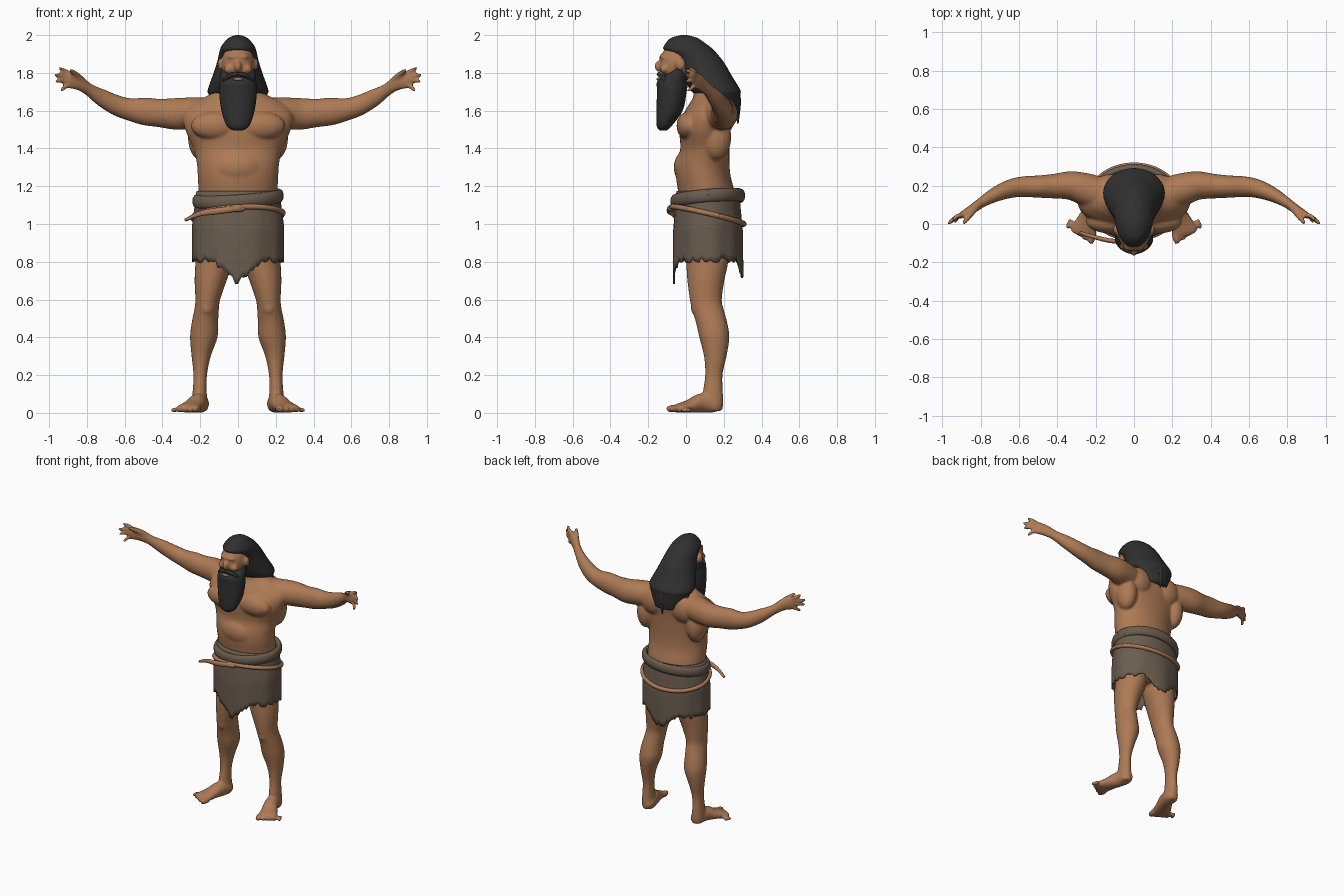
import bpy
import bmesh
import random
from math import sin, cos, pi
from mathutils import Vector, Matrix

random.seed(4)
if "Cube" in bpy.data.objects:
    bpy.data.objects.remove(bpy.data.objects["Cube"])


def make_material(name, red, green, blue):
    material = bpy.data.materials.new(name)
    material.use_nodes = True
    colour = (red, green, blue, 1)
    material.diffuse_color = colour
    shader = next(n for n in material.node_tree.nodes if n.type == "BSDF_PRINCIPLED")
    shader.inputs["Base Color"].default_value = colour
    shader.inputs["Roughness"].default_value = 0.8
    return material


skin = make_material("tanned skin", .42, .195, .09)
black = make_material("black hair", .03, .03, .03)
cloth = make_material("brown cloth", .145, .108, .077)
leather = make_material("leather cord", .4, .19, .095)


def smooth_rows(rows, steps):
    """Catmull-Rom interpolation through rows of x, y, z, radius, radius."""
    rows = [Vector(row) for row in rows]
    result = []
    for i in range(len(rows) - 1):
        p, q, r = rows[max(i - 1, 0)], rows[i], rows[i + 1]
        s = rows[min(i + 2, len(rows) - 1)]
        for k in range(steps):
            t = k / steps
            result.append(q + (r - p) * t / 2 + (p * 2 - q * 5 + r * 4 - s) * t * t / 2
                          + (q * 3 - p - r * 3 + s) * t ** 3 / 2)
    return result + [rows[-1]]


def tube(bm, rows, level=False, side=1, segments=24, steps=4):
    """Loft elliptical rings; level rings stay horizontal, others follow the path."""
    rows = smooth_rows(rows, steps)
    centres = [Vector(row[:3]) for row in rows]
    rings = []
    for i, row in enumerate(rows):
        u, v = Vector((1, 0, 0)), Vector((0, 1, 0))
        if not level:
            tangent = centres[min(i + 1, len(rows) - 1)] - centres[max(i - 1, 0)]
            v = tangent.cross(Vector((0, 0, 1))).normalized()
            u = v.cross(tangent).normalized()
        ring = []
        for k in range(segments):
            a = 2 * pi * k / segments
            p = centres[i] + u * cos(a) * row[3] + v * sin(a) * row[4]
            ring.append(bm.verts.new((p.x * side, p.y, p.z)))
        rings.append(ring)
    for low, high in zip(rings, rings[1:]):
        for k in range(segments):
            n = (k + 1) % segments
            bm.faces.new((low[k], low[n], high[n], high[k]))
    bm.faces.new(rings[0])
    bm.faces.new(rings[-1])


def ball(bm, centre, radii, side=1):
    place = Matrix.Translation((centre[0] * side, centre[1], centre[2]))
    bmesh.ops.create_uvsphere(bm, u_segments=24, v_segments=16, radius=1,
                              matrix=place @ Matrix.Diagonal((*radii, 1)))


def finish(bm, name, material):
    bmesh.ops.recalc_face_normals(bm, faces=bm.faces[:])
    for face in bm.faces:
        face.smooth = True
    mesh = bpy.data.meshes.new(name)
    bm.to_mesh(mesh)
    bm.free()
    mesh.materials.append(material)
    part = bpy.data.objects.new(name, mesh)
    bpy.context.collection.objects.link(part)
    return part


# Torso, neck and head
body = bmesh.new()
tube(body, [(0, .115, .85, .19, .13), (0, .115, 1, .2, .15), (0, .11, 1.15, .208, .15),
            (0, .092, 1.25, .213, .145), (0, .09, 1.32, .218, .14), (0, .1, 1.4, .236, .13),
            (0, .1, 1.5, .28, .135), (0, .115, 1.58, .29, .13), (0, .13, 1.64, .24, .11),
            (0, .125, 1.68, .16, .085), (0, .1, 1.72, .1, .075), (0, .03, 1.8, .072, .07)],
     level=True, segments=40)
ball(body, (0, .02, 1.3), (.14, .085, .1))
ball(body, (0, -.04, 1.85), (.087, .1, .11))
ball(body, (0, -.145, 1.835), (.018, .022, .03))
ball(body, (0, -.122, 1.885), (.06, .02, .014))

for side in (-1, 1):
    # Chest, side, shoulder blade, knee, cheek and ear masses
    ball(body, (.12, .012, 1.52), (.13, .062, .075), side)
    ball(body, (.2, .16, 1.46), (.065, .08, .12), side)
    ball(body, (.12, .19, 1.57), (.1, .07, .1), side)
    ball(body, (.165, .055, .56), (.035, .03, .045), side)
    ball(body, (.045, -.115, 1.82), (.03, .022, .025), side)
    ball(body, (.094, -.03, 1.845), (.014, .026, .032), side)

    # Arm with palm
    tube(body, [(.16, .15, 1.58, .09, .09), (.25, .18, 1.585, .085, .085),
                (.33, .2, 1.583, .084, .075), (.42, .197, 1.588, .075, .064),
                (.5, .195, 1.597, .073, .058), (.57, .195, 1.606, .06, .054),
                (.64, .185, 1.627, .054, .049), (.72, .155, 1.668, .046, .039),
                (.79, .115, 1.712, .033, .028), (.84, .08, 1.746, .04, .024),
                (.89, .05, 1.763, .045, .019), (.91, .04, 1.765, .03, .012)], side=side)

    # Fingers and thumb
    tips = [(.945, .018, 1.825), (.97, 0, 1.79), (.965, 0, 1.753), (.935, .01, 1.705)]
    for i, (x, y, z) in enumerate(tips):
        base = Vector((.885, .052, 1.792 - i * .018))
        bend = (base + Vector((x, y, z))) / 2 + Vector((.006, .006, .004))
        tube(body, [(*base, .013, .013), (*bend, .0125, .0125), (x, y, z, .009, .009)],
             side=side, segments=12)
    tube(body, [(.82, .09, 1.755, .02, .018), (.86, .04, 1.795, .015, .015),
                (.89, .003, 1.815, .01, .01)], side=side, segments=12)

    # Leg
    tube(body, [(.11, .11, .92, .1, .12), (.125, .112, .8, .1, .112), (.145, .105, .7, .085, .098),
                (.16, .105, .6, .066, .085), (.166, .115, .55, .065, .084),
                (.175, .135, .48, .07, .083), (.181, .15, .4, .073, .08),
                (.195, .155, .3, .051, .06), (.2, .147, .2, .036, .046),
                (.203, .142, .1, .038, .054), (.2, .145, .04, .043, .052),
                (.2, .145, .01, .035, .045)], level=True, side=side)

    # Foot with toes
    tube(body, [(.19, .192, .035, .02, .02), (.195, .15, .046, .045, .043),
                (.213, .08, .052, .051, .047), (.24, .02, .036, .035, .056),
                (.265, -.04, .025, .024, .066), (.272, -.06, .022, .016, .055)], side=side)
    for i in range(5):
        r = .02 - i * .0018
        tube(body, [(.215 + i * .028, -.045 + i * .017, r + .003, r, r),
                    (.222 + i * .03, -.08 + i * .018, r + .002, r, r),
                    (.225 + i * .031, -.103 + i * .02, r, r * .6, r * .6)],
             side=side, segments=12)

# Fuse the overlapping masses into one continuous skin
body = finish(body, "body", skin)
fuse = body.modifiers.new("fuse", "REMESH")
fuse.mode = "VOXEL"
fuse.voxel_size = .008
fuse.use_smooth_shade = True
soften = body.modifiers.new("soften", "SMOOTH")
soften.factor = .5
soften.iterations = 5

# Long swept-back hair with loose locks
hair = bmesh.new()
tube(hair, [(0, -.01, 2, .012, .016), (0, -.01, 1.985, .05, .07), (0, 0, 1.95, .082, .112),
            (0, .012, 1.925, .095, .131), (0, .045, 1.895, .102, .125),
            (0, .08, 1.85, .113, .125), (0, .115, 1.78, .136, .13), (0, .155, 1.71, .16, .132),
            (0, .17, 1.68, .152, .117), (0, .195, 1.62, .12, .09),
            (0, .235, 1.57, .08, .045)], level=True, segments=36)
for i in range(9):
    x = (i - 4) * .033
    y = .27 - abs(x) * .6
    end = 1.55 + abs(x) * .7 + random.uniform(-.02, .03)
    tube(hair, [(x * .9, y - .02, 1.74, .02, .02), (x, y, 1.66, .024, .022),
                (x * 1.05, y + .005, end, .004, .004)], level=True, segments=10)
finish(hair, "hair", black)

# Beard with sideburns and moustache
beard = bmesh.new()
tube(beard, [(0, -.12, 1.495, .025, .018), (0, -.115, 1.52, .06, .04), (0, -.087, 1.6, .088, .07),
             (0, -.075, 1.7, .1, .078), (0, -.07, 1.755, .096, .082), (0, -.045, 1.8, .091, .058),
             (0, -.035, 1.85, .089, .018)], level=True, segments=32)
for side in (-1, 1):
    tube(beard, [(0, -.143, 1.793, .01, .012), (.035, -.137, 1.789, .012, .014),
                 (.075, -.108, 1.76, .008, .012)], side=side, segments=12)
finish(beard, "beard", black)
lips = bmesh.new()
ball(lips, (0, -.147, 1.767), (.028, .009, .008))
finish(lips, "lips", skin)

# Ragged wrap with a torn hem hanging lower at front and back
skirt = bmesh.new()
columns, levels = 96, 12
grid = []
for k in range(columns):
    a = 2 * pi * k / columns
    drop = max(0, 1 - abs(cos(a)) / .5) ** .7
    hem = .81 - drop * (.12 if sin(a) < 0 else .1) + random.uniform(-.018, .015)
    column = []
    for j in range(levels + 1):
        t = j / levels
        flare = min(1, t * 2)
        fold = 1 + .014 * t * sin(a * 9)
        column.append(skirt.verts.new(((.22 + .023 * flare) * cos(a) * fold,
                                       .115 + (.166 + .02 * flare) * sin(a) * fold,
                                       1.175 + (hem - 1.175) * t)))
    grid.append(column)
for k in range(columns):
    left, right = grid[k], grid[(k + 1) % columns]
    for j in range(levels):
        skirt.faces.new((left[j], left[j + 1], right[j + 1], right[j]))
skirt = finish(skirt, "skirt", cloth)
thick = skirt.modifiers.new("thickness", "SOLIDIFY")
thick.thickness = .01


def hoop(bm, rx, ry, height, tilt_x, tilt_y, a, b):
    turns = [2 * pi * k / 20 for k in range(22)]
    tube(bm, [(rx * cos(t), .115 + ry * sin(t), height + tilt_x * cos(t) + tilt_y * sin(t), a, b)
              for t in turns], segments=14)


# Rolled waistband
band = bmesh.new()
hoop(band, .222, .178, 1.135, .015, .015, .035, .02)
finish(band, "waistband", cloth)

# Cord with a knot and a loose end
cord = bmesh.new()
hoop(cord, .238, .192, 1.045, .012, -.045, .014, .014)
ball(cord, (0, -.08, 1.083), (.04, .018, .02))
tube(cord, [(.02, -.085, 1.085, .014, .012), (-.1, -.09, 1.07, .018, .012),
            (-.2, -.07, 1.055, .014, .011), (-.28, -.045, 1.02, .008, .008)], segments=12)
finish(cord, "waist_cord", leather)
